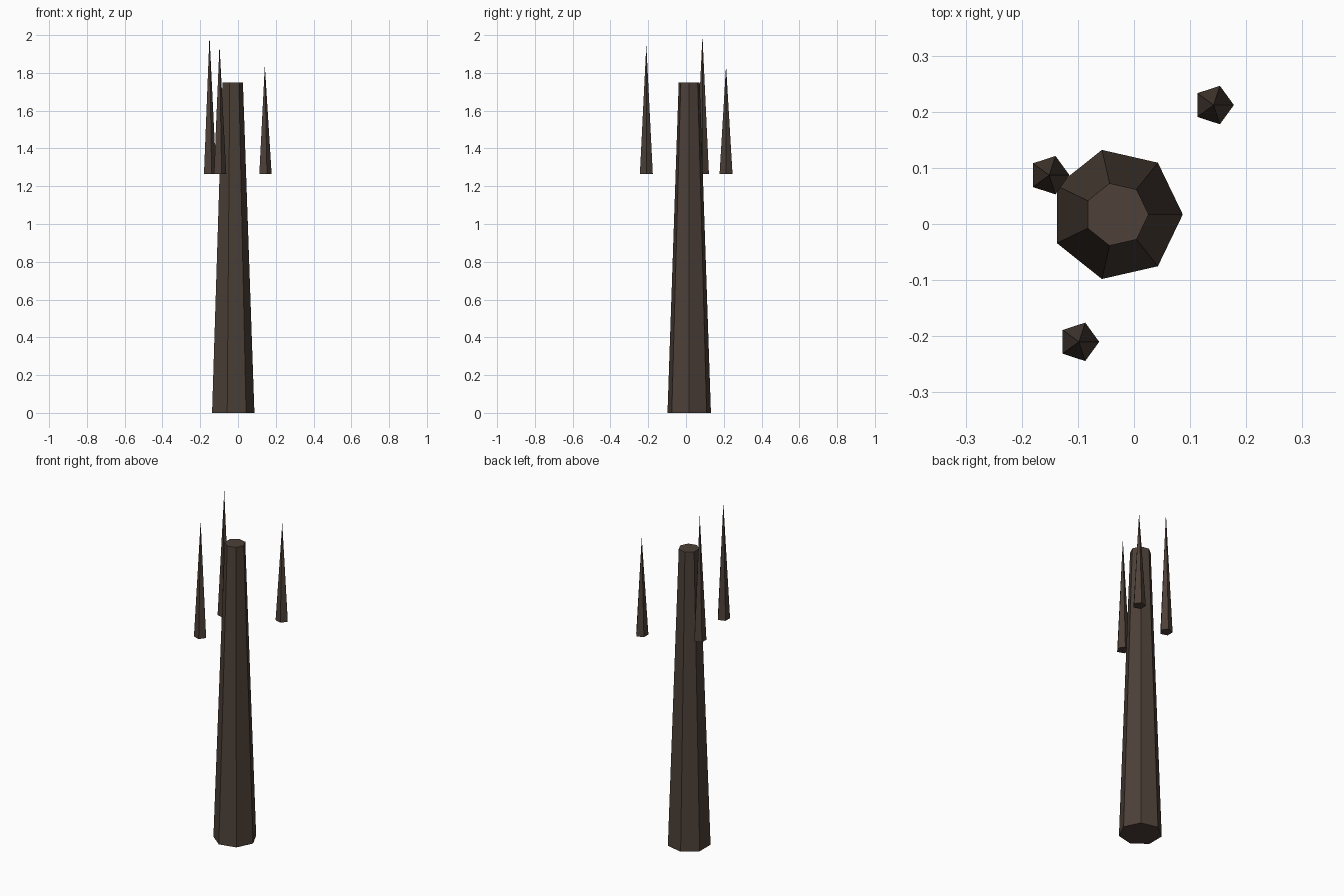
import bpy

if "Cube" in bpy.data.objects:
    bpy.data.objects.remove(bpy.data.objects["Cube"])

bark = bpy.data.materials.new("bark")
bark.diffuse_color = (0.075, 0.052, 0.04, 1)
bark.use_nodes = True
bark.node_tree.nodes["Principled BSDF"].inputs["Base Color"].default_value = bark.diffuse_color


def cone(name, sides, r_base, r_top, x, y, z0, z1):
    """Flat-faced upright cone or frustum with one corner facing +x."""
    bpy.ops.mesh.primitive_cone_add(vertices=sides, radius1=r_base, radius2=r_top,
                                    depth=z1 - z0, location=(x, y, (z0 + z1) / 2))
    obj = bpy.context.object
    obj.name = name
    # the primitive starts with a corner on +y; turn it to +x
    obj.rotation_euler.z = -1.5707963
    obj.data.materials.append(bark)
    return obj


# tapered seven-sided trunk with a flat top
cone("trunk", 7, 0.118, 0.057, -0.031, 0.017, 0.0, 1.75)

# three five-sided branch spikes around the trunk top
spikes = [(-0.151, 0.087, 2.0), (-0.098, -0.21, 1.95), (0.142, 0.212, 1.84)]
for i, (x, y, tip) in enumerate(spikes, 1):
    cone(f"branch_spike_{i}", 5, 0.036, 0.0, x, y, 1.265, tip)
